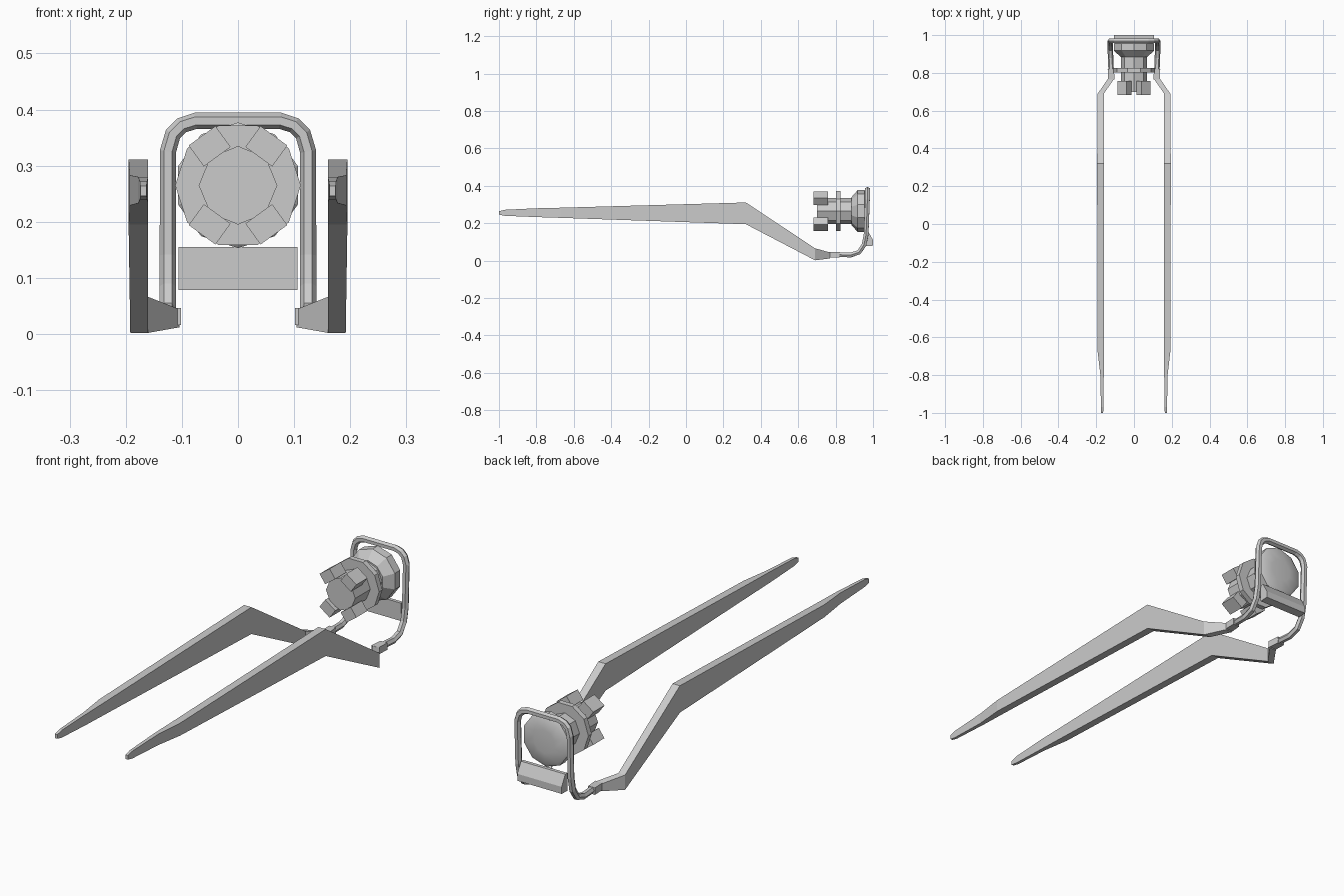
import bpy, bmesh, math
from mathutils import Matrix, Vector

if "Cube" in bpy.data.objects:
    bpy.data.objects.remove(bpy.data.objects["Cube"])


def finish(name, bm, mirror=False):
    bmesh.ops.recalc_face_normals(bm, faces=bm.faces)
    me = bpy.data.meshes.new(name)
    bm.to_mesh(me)
    bm.free()
    ob = bpy.data.objects.new(name, me)
    bpy.context.collection.objects.link(ob)
    if mirror:
        ob.modifiers.new("Mirror", 'MIRROR').use_axis[0] = True
    return ob


def loft(name, rings, mirror=False):
    """Skin a row of equal-length point rings and cap both ends."""
    bm = bmesh.new()
    rows = [[bm.verts.new(p) for p in r] for r in rings]
    n = len(rows[0])
    for a, b in zip(rows, rows[1:]):
        for i in range(n):
            j = (i + 1) % n
            bm.faces.new((a[i], a[j], b[j], b[i]))
    bm.faces.new(rows[0])
    bm.faces.new(rows[-1])
    return finish(name, bm, mirror)


def rect(y, x0, x1, z0, z1):
    return [(x0, y, z0), (x1, y, z0), (x1, y, z1), (x0, y, z1)]


AXIS_Z = 0.265


def turned(name, profile, sides, start):
    """Faceted body around the y axis; profile holds (y, radius)."""
    angles = [start + 2 * math.pi * i / sides for i in range(sides)]
    return loft(name, [[(r * math.cos(a), y, AXIS_Z + r * math.sin(a))
                        for a in angles] for y, r in profile])


# Long bent side arms, turning inward at the back
loft("side_arm", [rect(*s) for s in (
    (-1.0, 0.163, 0.174, 0.246, 0.264),
    (-0.97, 0.162, 0.175, 0.240, 0.272),
    (-0.80, 0.160, 0.178, 0.233, 0.280),
    (-0.67, 0.160, 0.193, 0.229, 0.283),
    (0.32, 0.160, 0.195, 0.195, 0.311),
    (0.69, 0.160, 0.192, 0.002, 0.066),
    (0.77, 0.104, 0.137, 0.012, 0.044))], True)

# Sleeves joining the arms to the frame
loft("frame_sleeve", [rect(0.765, 0.102, 0.137, 0.016, 0.046),
                      rect(0.82, 0.107, 0.139, 0.016, 0.046)], True)

# Bent tube frame
half = [(0.12, 0.79, 0.033), (0.124, 0.88, 0.030), (0.125, 0.925, 0.045),
        (0.125, 0.952, 0.085), (0.125, 0.963, 0.14), (0.125, 0.970, 0.325),
        (0.116, 0.970, 0.356), (0.100, 0.970, 0.372), (0.075, 0.970, 0.380)]
path = half + [(-x, y, z) for x, y, z in reversed(half)]
cu = bpy.data.curves.new("tube_frame", 'CURVE')
cu.dimensions = '3D'
cu.bevel_depth = 0.0145
cu.bevel_resolution = 1
cu.use_fill_caps = True
sp = cu.splines.new('POLY')
sp.points.add(len(path) - 1)
for p, co in zip(sp.points, path):
    p.co = (*co, 1)
sp.use_smooth = False
bpy.context.collection.objects.link(bpy.data.objects.new("tube_frame", cu))

# Sloped cross plate between the frame legs
section = [(0.96, 0.078), (1.0, 0.080), (1.0, 0.110), (0.975, 0.155), (0.96, 0.155)]
loft("cross_plate", [[(x, y, z) for y, z in section] for x in (-0.106, 0.106)])

# Drum body, collar and flared rear disc
turned("drum_body", [(0.70, 0.07), (0.90, 0.07)], 8, 0)
turned("collar", [(0.803, 0.112), (0.826, 0.112)], 10, 0)
disc = turned("rear_disc", [(0.885, 0.075), (0.918, 0.112), (0.955, 0.112),
                            (0.963, 0.098), (0.968, 0.05)], 10, math.pi / 2)
for f in disc.data.polygons:
    f.use_smooth = f.center.y > 0.956

# Four blocks around the drum front
bm = bmesh.new()
for deg in (54, 126, 234, 306):
    a = math.radians(deg)
    m = (Matrix.Translation((0.086 * math.cos(a), 0.72, AXIS_Z + 0.086 * math.sin(a)))
         @ Matrix.Rotation(-a, 4, 'Y') @ Matrix.Diagonal((0.046, 0.076, 0.059, 1)))
    bmesh.ops.create_cube(bm, size=1, matrix=m)
finish("front_blocks", bm)
